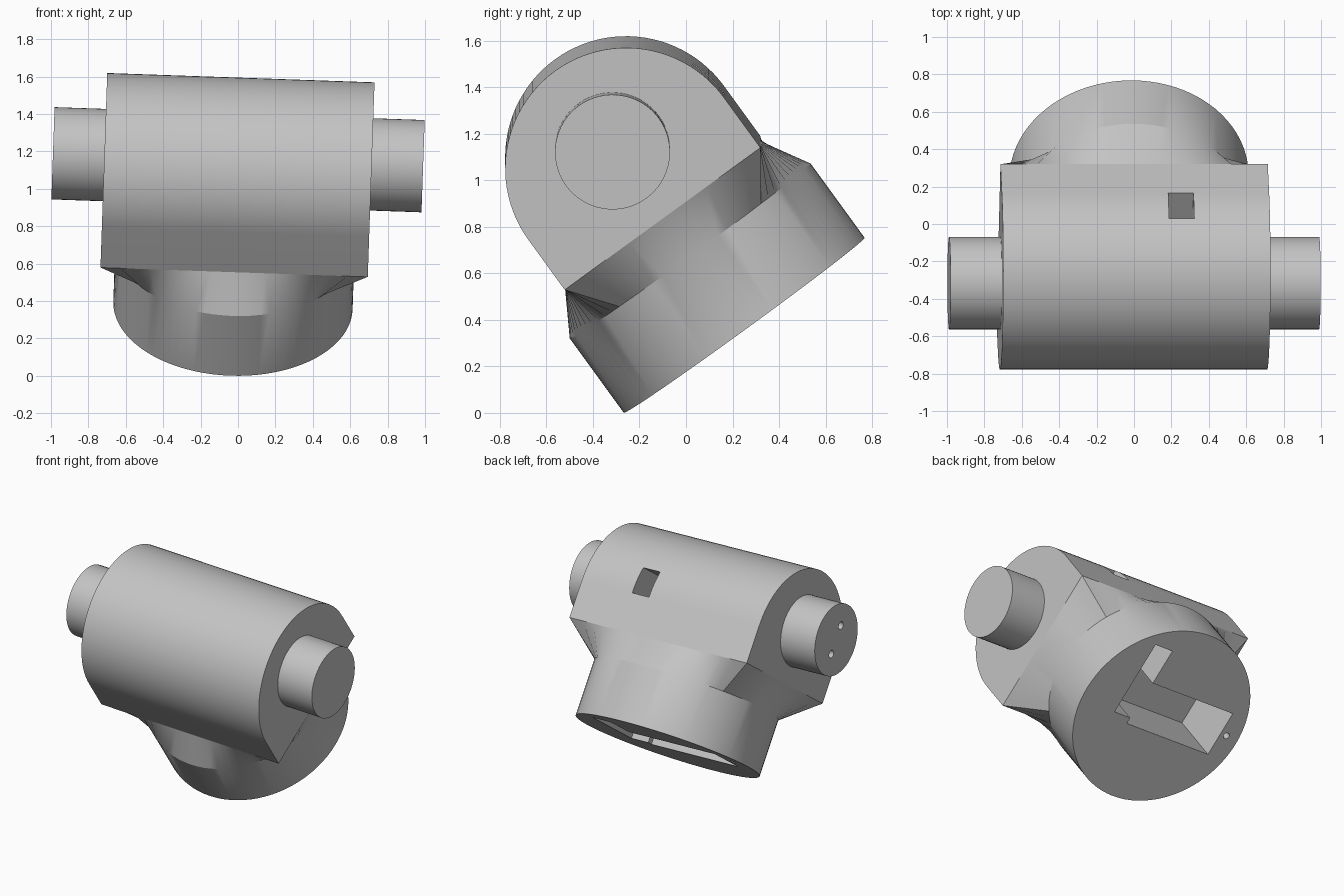
import bpy, bmesh, math
from mathutils import Matrix, Vector

if "Cube" in bpy.data.objects:
    bpy.data.objects.remove(bpy.data.objects["Cube"], do_unlink=True)

# Overall pose: the part rests tilted on the rim of its round foot
POSE = (Matrix.Translation((-0.027, 0.25, 0.377))
        @ Matrix.Rotation(math.radians(2), 4, 'Y')
        @ Matrix.Rotation(math.radians(36), 4, 'X'))

FOOT_R, FOOT_H = 0.64, 0.395
HALF_LEN, BODY_R = 0.715, 0.52
BODY_BOTTOM, BODY_AXIS = 0.597, 0.863
AXLE_Z = 0.963

grey = bpy.data.materials.new("plain_grey")
grey.use_nodes = True
COLOUR = (0.55, 0.55, 0.55, 1)
grey.diffuse_color = COLOUR
grey.node_tree.nodes["Principled BSDF"].inputs["Base Color"].default_value = COLOUR


def finish(name, bm):
    bmesh.ops.recalc_face_normals(bm, faces=bm.faces)
    bm.transform(POSE)
    mesh = bpy.data.meshes.new(name)
    bm.to_mesh(mesh)
    bm.free()
    mesh.materials.append(grey)
    obj = bpy.data.objects.new(name, mesh)
    bpy.context.collection.objects.link(obj)
    return obj


def loft(name, rings):
    """Skin a stack of equal-length closed rings and cap both ends."""
    bm = bmesh.new()
    loops = [[bm.verts.new(p) for p in ring] for ring in rings]
    n = len(loops[0])
    for a, b in zip(loops, loops[1:]):
        for i in range(n):
            j = (i + 1) % n
            bm.faces.new((a[i], a[j], b[j], b[i]))
    bm.faces.new(loops[0])
    bm.faces.new(loops[-1])
    return finish(name, bm)


def box(name, low, high):
    xs, ys, zs = zip(low, high)
    rings = [[(xs[0], ys[0], z), (xs[1], ys[0], z),
              (xs[1], ys[1], z), (xs[0], ys[1], z)] for z in zs]
    return loft(name, rings)


def rod(name, centre, radius, length, axis, segments=64):
    bm = bmesh.new()
    turn = Vector((0, 0, 1)).rotation_difference(Vector(axis)).to_matrix().to_4x4()
    bmesh.ops.create_cone(bm, cap_ends=True, segments=segments, radius1=radius,
                          radius2=radius, depth=length,
                          matrix=Matrix.Translation(centre) @ turn)
    return finish(name, bm)


def activate(obj):
    bpy.ops.object.select_all(action='DESELECT')
    obj.select_set(True)
    bpy.context.view_layer.objects.active = obj


def cut(target, cutters):
    activate(target)
    for cutter in cutters:
        cutter.hide_render = True
        mod = target.modifiers.new(cutter.name, 'BOOLEAN')
        mod.operation, mod.solver, mod.object = 'DIFFERENCE', 'EXACT', cutter
        bpy.ops.object.modifier_apply(modifier=mod.name)
        bpy.data.objects.remove(cutter, do_unlink=True)


# Round foot blending into the rectangular underside of the body
angles = [math.tau * i / 80 for i in range(80)]
circle = [(math.cos(a), math.sin(a)) for a in angles]


def rim(z):
    return [(FOOT_R * c, FOOT_R * s, z) for c, s in circle]


underside = []
for c, s in circle:
    reach = min(HALF_LEN / max(abs(c), 1e-6), BODY_R / max(abs(s), 1e-6))
    underside.append((reach * c, reach * s, BODY_BOTTOM))
foot = loft("round_foot", [rim(0), rim(FOOT_H), underside])

# Body: arched profile with straight sides, run along the axle
arch = [math.pi * i / 48 for i in range(49)]
profile = [(BODY_R * math.cos(a), BODY_AXIS + BODY_R * math.sin(a)) for a in arch]
profile += [(-BODY_R, BODY_BOTTOM), (BODY_R, BODY_BOTTOM)]
body = loft("arched_body", [[(x, y, z) for y, z in profile]
                            for x in (-HALF_LEN, HALF_LEN)])

# Axle protruding from both ends
axle = rod("axle", (0, 0, AXLE_Z), 0.247, 1.98, (1, 0, 0))

# Recess, cable slot and pin hole under the foot
cut(foot, [
    box("recess_cutter", (-0.49, -0.135, -0.1), (0.21, 0.19, 0.43)),
    box("slot_cutter", (0.2, -0.09, -0.1), (0.345, 0.447, 0.431)),
    rod("pin_cutter", (-0.54, 0.03, 0), 0.022, 0.3, (0, 0, 1), 20),
])

# Window in the back of the body
cut(body, [box("window_cutter", (0.175, 0.27, 0.86), (0.31, 0.7, 1.045))])

# Two small holes in one axle end
cut(axle, [rod("axle_hole_cutter", (-0.99, 0, AXLE_Z + d), 0.027, 0.2, (1, 0, 0), 20)
           for d in (-0.1, 0.1)])

for part in (foot, body, axle):
    activate(part)
    bpy.ops.object.shade_smooth_by_angle(angle=math.radians(25))
